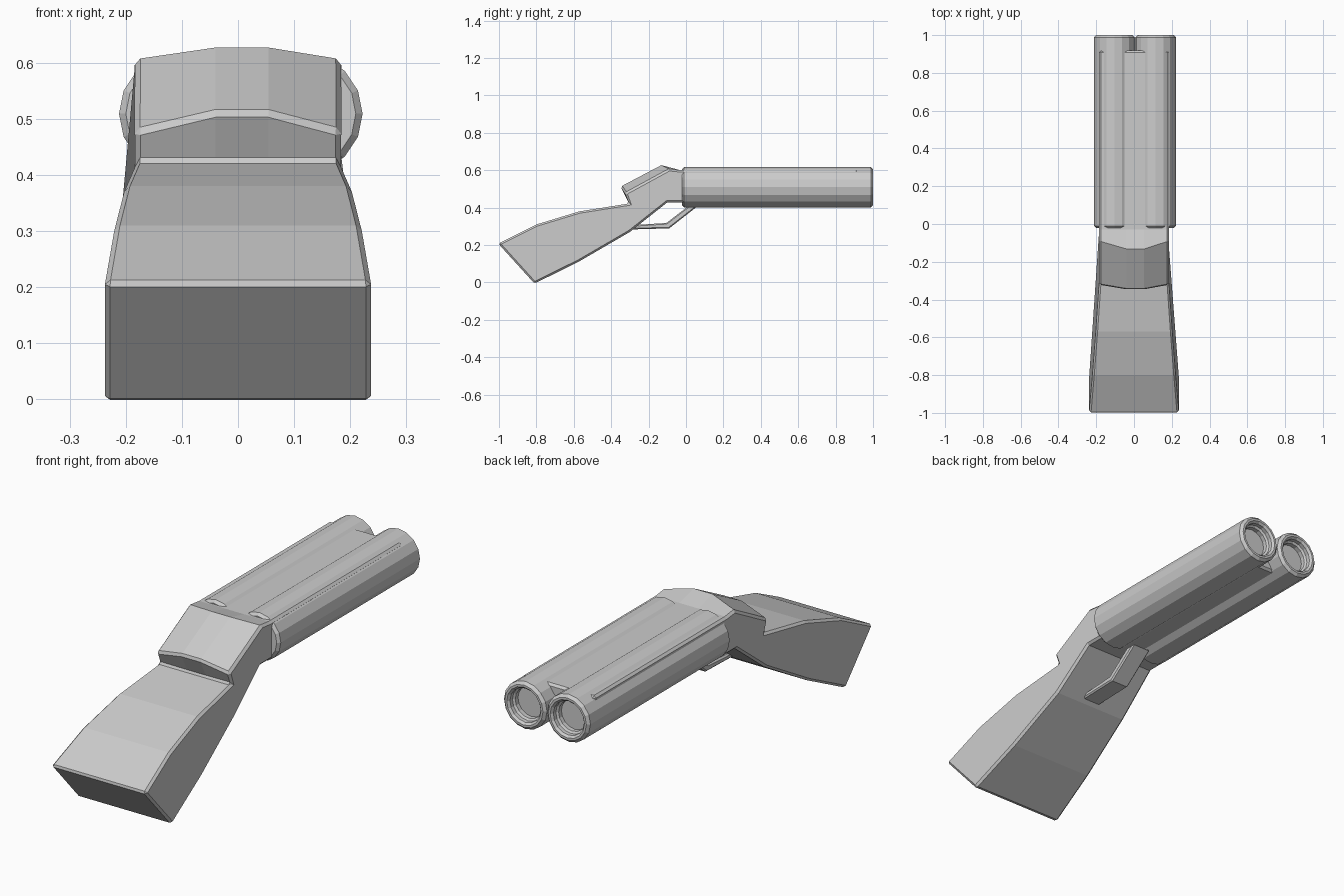
import bpy, bmesh, math

if "Cube" in bpy.data.objects:
    bpy.data.objects.remove(bpy.data.objects["Cube"])


def finish(name, bm, bevel=0):
    bmesh.ops.recalc_face_normals(bm, faces=bm.faces)
    me = bpy.data.meshes.new(name)
    bm.to_mesh(me)
    bm.free()
    ob = bpy.data.objects.new(name, me)
    bpy.context.collection.objects.link(ob)
    if bevel:
        mod = ob.modifiers.new("edge_bevel", 'BEVEL')
        mod.width = bevel
        mod.segments = 1
        mod.limit_method = 'ANGLE'
        mod.angle_limit = math.radians(50)
    return ob


def loft(name, columns, bevel):
    """Skin matching closed outlines, capping the first and last."""
    bm = bmesh.new()
    rings = [[bm.verts.new(p) for p in col] for col in columns]
    n = len(rings[0])
    for a, b in zip(rings, rings[1:]):
        for i in range(n):
            j = (i + 1) % n
            bm.faces.new((a[i], a[j], b[j], b[i]))
    bm.faces.new(rings[0])
    bm.faces.new(rings[-1])
    return finish(name, bm, bevel)


# Stock, receiver and barrel block: side outline and crowned middle outline
side = [(-1.004, .208), (-.81, -.006), (-.57, .113), (-.3, .27), (-.1, .428),
        (.918, .428), (.918, .6), (-.03, .6), (-.09, .606), (-.325, .478),
        (-.305, .422), (-.57, .38), (-.8, .31)]
middle = list(side)
middle[8] = (-.132, .627)
middle[9] = (-.35, .512)


def half_width(y, z):
    along = (y + 1) * .74 + (z - .21) * .67
    return min(.238, max(.184, .238 - .082 * along))


loft("stock_and_receiver", [
    [(-half_width(y, z), y, z) for y, z in side],
    [(-.04, y, z) for y, z in middle],
    [(.054, y, z) for y, z in middle],
    [(half_width(y, z), y, z) for y, z in side]], .01)

# Trigger guard: bent strip under the grip
guard = [(-.31, .283), (-.09, .289), (.065, .41), (.015, .41),
         (-.105, .318), (-.31, .305)]
loft("trigger_guard", [[(x, y, z) for y, z in guard] for x in (-.04, .054)], .006)

# Barrels: 16-sided lathe with a chamfered rim and a recessed bore
profile = [(.096, -.022), (.108, -.01), (.108, .988), (.096, 1.0), (.086, 1.0),
           (.077, .99), (.077, .972), (.068, .965), (.068, .945)]
for label, cx in (("left", -.104), ("right", .114)):
    rings = []
    for r, y in profile:
        rings.append([(cx + r * math.cos(k * math.pi / 8), y,
                       .509 + r * math.sin(k * math.pi / 8)) for k in range(16)])
    loft(label + "_barrel", rings, 0)
